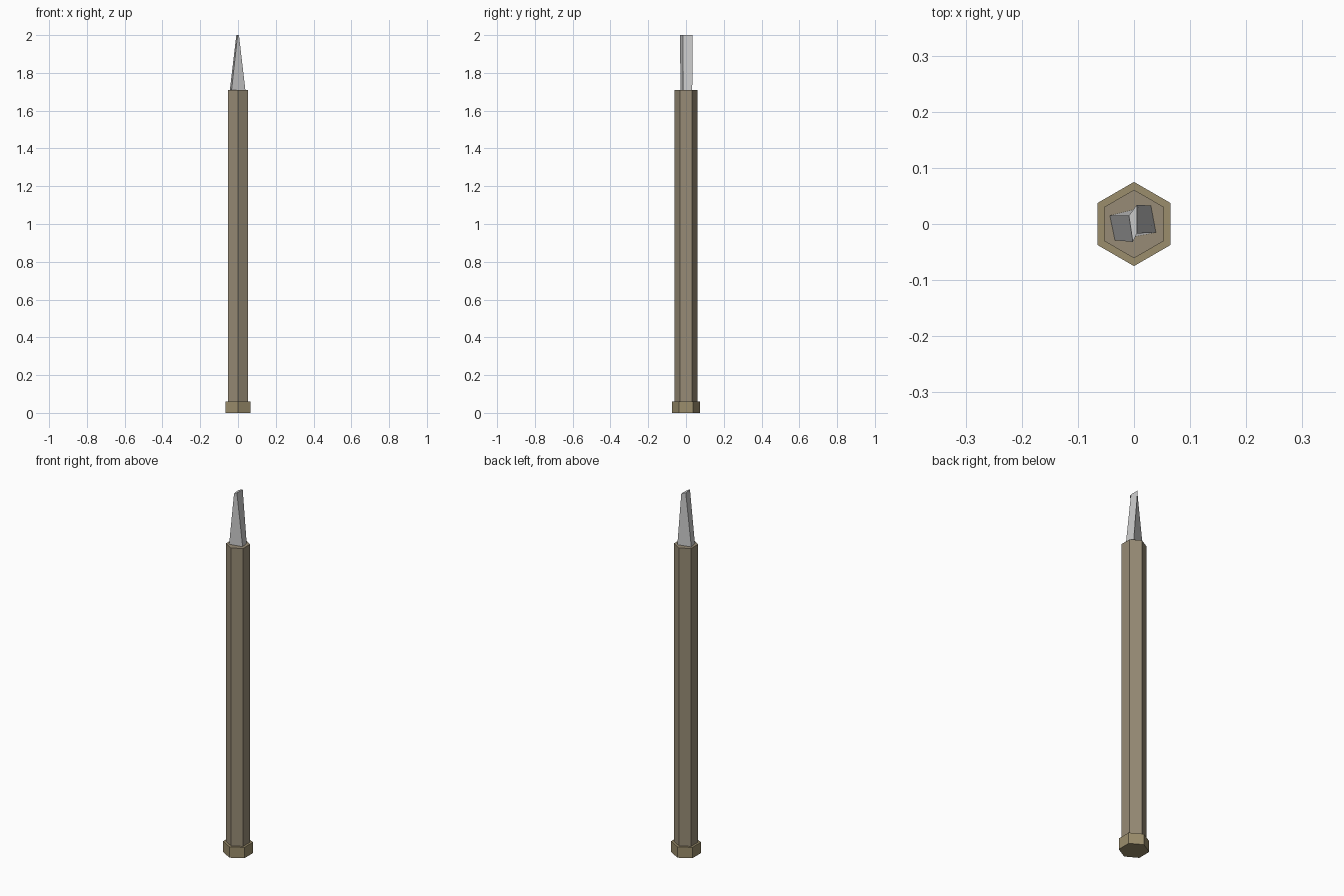
import bpy
import bmesh
import math

if "Cube" in bpy.data.objects:
    bpy.data.objects.remove(bpy.data.objects["Cube"])


def material(name, rgb):
    m = bpy.data.materials.new(name)
    m.diffuse_color = (*rgb, 1)
    m.use_nodes = True
    m.node_tree.nodes["Principled BSDF"].inputs["Base Color"].default_value = m.diffuse_color
    return m


def loft(name, bottom, top, z0, z1, mat=None):
    """Flat-shaded solid between two matching outlines."""
    bm = bmesh.new()
    lo = [bm.verts.new((x, y, z0)) for x, y in bottom]
    hi = [bm.verts.new((x, y, z1)) for x, y in top]
    n = len(lo)
    bm.faces.new(lo[::-1])
    bm.faces.new(hi)
    for i in range(n):
        j = (i + 1) % n
        bm.faces.new((lo[i], lo[j], hi[j], hi[i]))
    bmesh.ops.recalc_face_normals(bm, faces=bm.faces)
    mesh = bpy.data.meshes.new(name)
    bm.to_mesh(mesh)
    bm.free()
    if mat:
        mesh.materials.append(mat)
    obj = bpy.data.objects.new(name, mesh)
    bpy.context.collection.objects.link(obj)
    return obj


def hexagon(r):
    angles = [math.radians(30 + 60 * i) for i in range(6)]
    return [(r * math.cos(a), r * math.sin(a)) for a in angles]


# Hexagonal butt cap and handle
loft("end_cap", hexagon(0.075), hexagon(0.075), 0, 0.06,
     material("cap_wood", (0.33, 0.27, 0.15)))
loft("handle", hexagon(0.061), hexagon(0.061), 0.06, 1.71,
     material("handle_wood", (0.31, 0.26, 0.18)))

# Slightly irregular blade tapering to a thin chisel edge
blade_base = [(-0.043, 0.015), (-0.034, -0.029), (0.039, -0.015), (0.030, 0.033)]
blade_tip = [(-0.009, 0.015), (-0.002, -0.032), (0.005, -0.017), (0.005, 0.034)]
loft("blade", blade_base, blade_tip, 1.71, 2.0)
